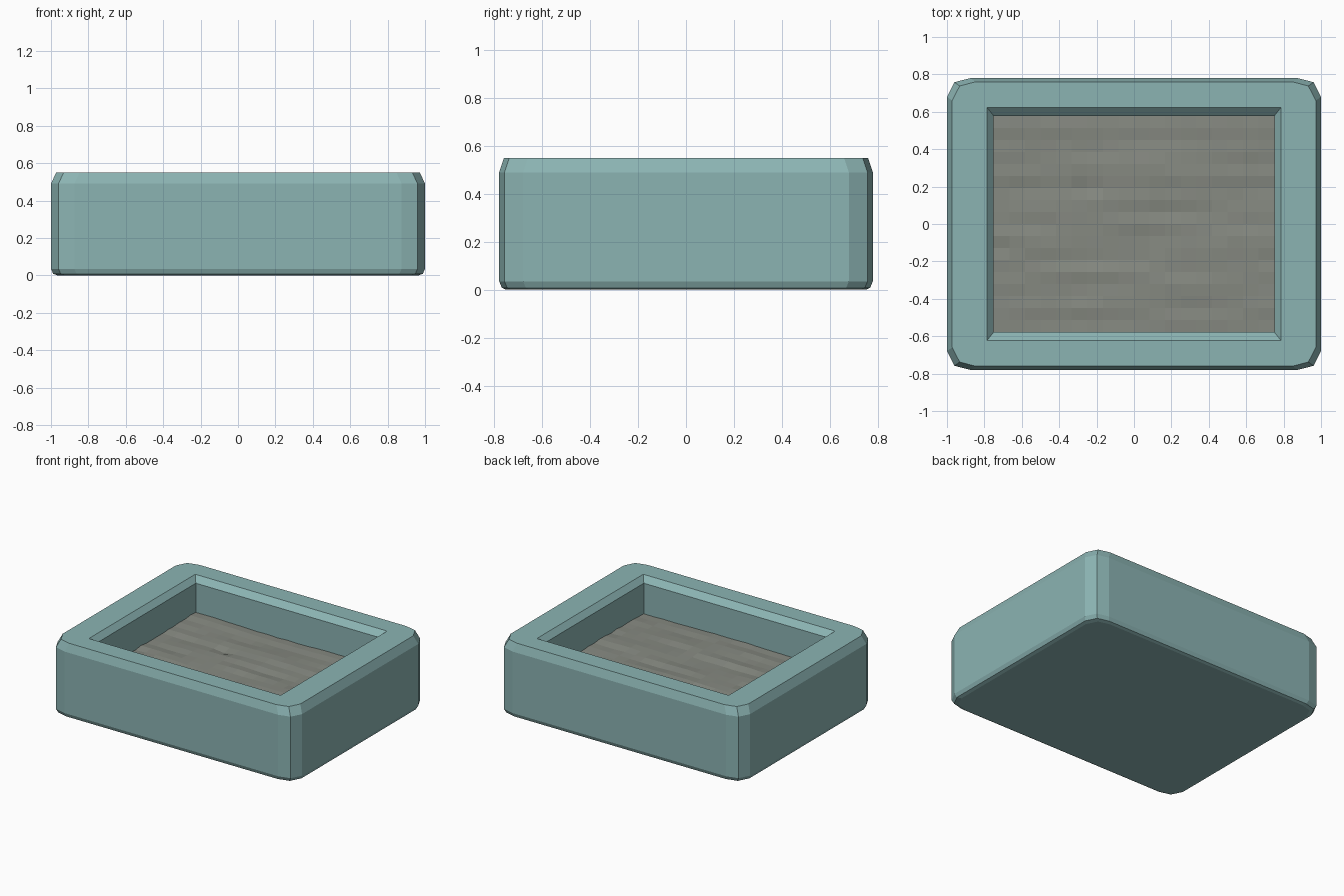
import bpy, bmesh, math, random

if "Cube" in bpy.data.objects:
    bpy.data.objects.remove(bpy.data.objects["Cube"])

random.seed(4)


def material(name, rgb):
    m = bpy.data.materials.new(name)
    m.diffuse_color = (*rgb, 1)
    m.use_nodes = True
    m.node_tree.nodes["Principled BSDF"].inputs["Base Color"].default_value = m.diffuse_color
    return m


def finish(name, bm, mat):
    bmesh.ops.recalc_face_normals(bm, faces=bm.faces)
    me = bpy.data.meshes.new(name)
    bm.to_mesh(me)
    bm.free()
    me.materials.append(mat)
    ob = bpy.data.objects.new(name, me)
    bpy.context.collection.objects.link(ob)
    return ob


teal = material("pale teal", (0.26, 0.455, 0.45))
grey = material("gravel grey", (0.24, 0.254, 0.222))

# Tray: stacked loops, three points per corner outside, plain corners inside
bm = bmesh.new()
CORNER = [(0.0, 0.10), (0.04, 0.022), (0.125, 0.0)]


def ring(hx, hy, z, corner):
    verts = []
    for sx, sy in ((1, 1), (-1, 1), (-1, -1), (1, -1)):
        pts = corner if sx * sy > 0 else corner[::-1]
        verts += [bm.verts.new((sx * (hx - a), sy * (hy - b), z)) for a, b in pts]
    return verts


def bridge(a, b):
    n = len(a)
    for i in range(n):
        j = (i + 1) % n
        bm.faces.new((a[i], a[j], b[j], b[i]))


outer = [ring(hx, hy, z, CORNER) for hx, hy, z in (
    (0.965, 0.75, 0.0), (0.988, 0.769, 0.008), (1.0, 0.78, 0.035),
    (1.0, 0.78, 0.49), (0.972, 0.76, 0.55))]
inner = [ring(hx, hy, z, [(0, 0)]) for hx, hy, z in (
    (0.785, 0.622, 0.55), (0.75, 0.578, 0.51), (0.75, 0.578, 0.275))]
for loops in (outer, inner):
    for a, b in zip(loops, loops[1:]):
        bridge(a, b)
bm.faces.new(outer[0])
bm.faces.new(inner[-1])
# flat rim between the rounded outside and the square opening
rim, hole = outer[-1], inner[0]
for k in range(4):
    n = (k + 1) % 4
    bm.faces.new((rim[3 * k], rim[3 * k + 1], hole[k]))
    bm.faces.new((rim[3 * k + 1], rim[3 * k + 2], hole[k]))
    bm.faces.new((rim[3 * k + 2], rim[3 * n], hole[n], hole[k]))
finish("tray", bm, teal)

# Gravel: gently uneven faceted bed, dipping to the tray floor in two spots
bm = bmesh.new()
NX, NY = 18, 18
phase = [random.uniform(0, 6.28) for _ in range(NY + 1)]
bumps = [random.uniform(-0.003, 0.003) for _ in range(NY + 1)]
grid = []
for j in range(NY + 1):
    row = []
    for i in range(NX + 1):
        x = -0.75 + 1.5 * i / NX
        y = -0.578 + 1.156 * j / NY
        z = 0.29 + bumps[j] + 0.004 * math.sin(5 * x + phase[j])
        z += random.uniform(-0.002, 0.002)
        for px, py, depth in ((-0.71, -0.12, 0.024), (-0.23, 0.2, 0.018)):
            z -= depth * math.exp(-((x - px) ** 2 + (y - py) ** 2) / 0.0016)
        row.append(bm.verts.new((x, y, z)))
    grid.append(row)
for j in range(NY):
    for i in range(NX):
        bm.faces.new((grid[j][i], grid[j][i + 1], grid[j + 1][i + 1], grid[j + 1][i]))
finish("gravel_bed", bm, grey)
